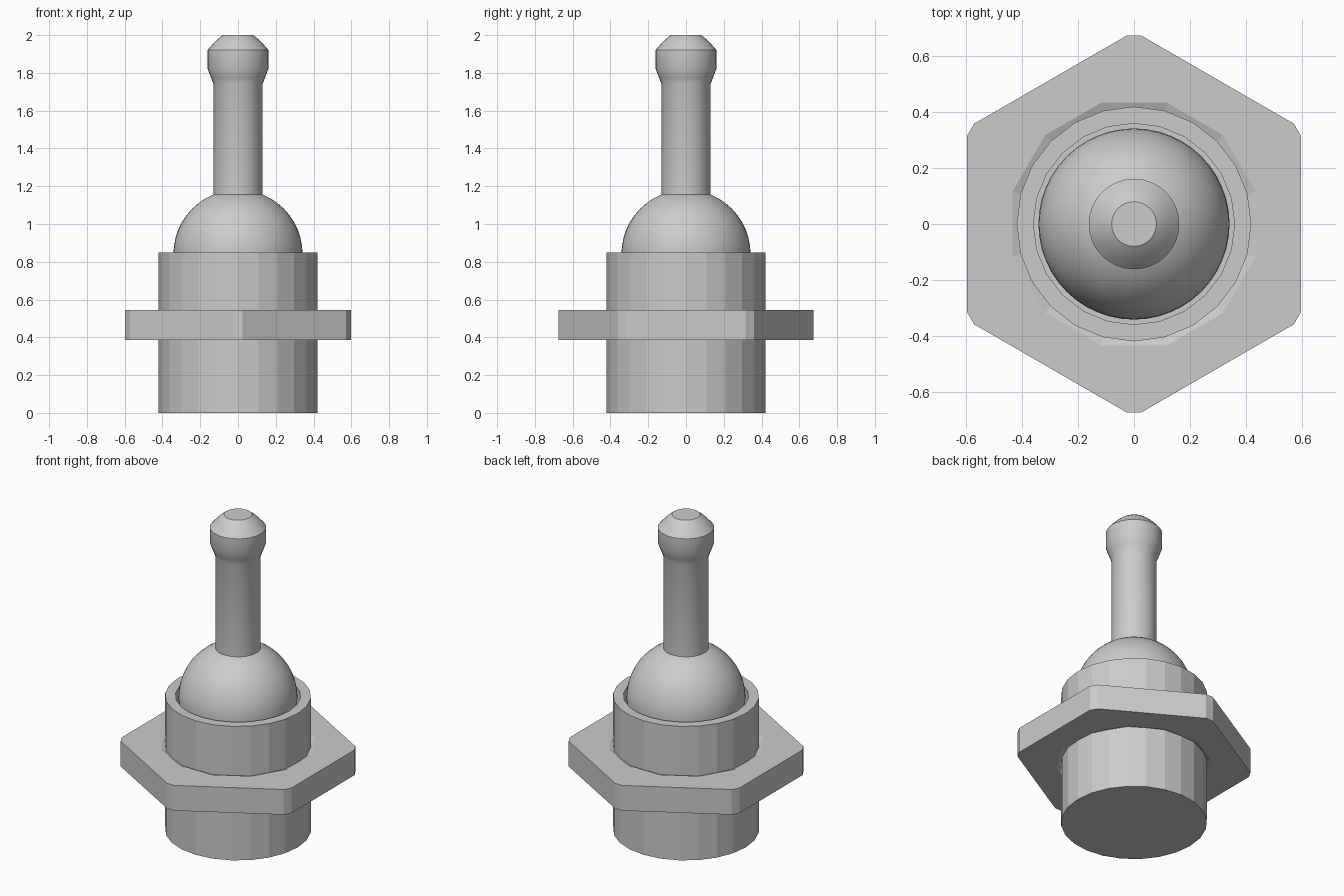
import bpy
import math

cube = bpy.data.objects.get("Cube")
if cube:
    bpy.data.objects.remove(cube, do_unlink=True)

# Single metal colour
metal = bpy.data.materials.new("grey_metal")
metal.use_nodes = True
GREY = (0.6, 0.6, 0.6, 1)
metal.diffuse_color = GREY
metal.node_tree.nodes["Principled BSDF"].inputs["Base Color"].default_value = GREY


def add_mesh(name, verts, faces, smooth_angle=None):
    mesh = bpy.data.meshes.new(name)
    mesh.from_pydata(verts, [], faces)
    mesh.update()
    obj = bpy.data.objects.new(name, mesh)
    bpy.context.collection.objects.link(obj)
    mesh.materials.append(metal)
    if smooth_angle:
        bpy.ops.object.select_all(action='DESELECT')
        obj.select_set(True)
        bpy.context.view_layer.objects.active = obj
        bpy.ops.object.shade_smooth_by_angle(angle=math.radians(smooth_angle))
    return obj


def ring(radius, z, sides):
    return [(radius * math.cos(math.tau * i / sides),
             radius * math.sin(math.tau * i / sides), z) for i in range(sides)]


def bridge(loops, n, closed=False):
    """Quads between stacked loops of n points each."""
    pairs = [(k, k + 1) for k in range(loops - 1)]
    if closed:
        pairs.append((loops - 1, 0))
    return [(a * n + i, a * n + (i + 1) % n, b * n + (i + 1) % n, b * n + i)
            for a, b in pairs for i in range(n)]


def lathe(name, profile, sides, smooth_angle=None):
    """Turn a (radius, z) profile about z and cap both ends."""
    verts = [v for r, z in profile for v in ring(r, z, sides)]
    faces = bridge(len(profile), sides)
    last = (len(profile) - 1) * sides
    faces += [tuple(reversed(range(sides))), tuple(range(last, last + sides))]
    return add_mesh(name, verts, faces, smooth_angle)


# Faceted bushing with an open socket in its top
lathe("bushing", [(0.42, 0), (0.42, 0.85), (0.36, 0.85), (0.36, 0.55)], 24)

# Pivot ball seated in the socket
bpy.ops.mesh.primitive_uv_sphere_add(segments=48, ring_count=24, radius=0.342,
                                     location=(0, 0, 0.84))
ball = bpy.context.object
ball.name = "pivot_ball"
ball.data.materials.append(metal)
bpy.ops.object.shade_smooth()

# Toggle lever with a flared, flat-topped tip
lathe("lever", [(0.13, 1.1), (0.13, 1.74), (0.143, 1.775), (0.162, 1.825),
                (0.162, 1.92), (0.13, 1.957), (0.105, 1.981), (0.08, 2.0)], 32, 32)

# Hexagonal nut with clipped corners and a countersunk bore
APOTHEM, CLIP, BOTTOM, TOP, SINK = 0.597, 0.675, 0.385, 0.545, 0.015
half = math.atan2((APOTHEM / math.cos(math.pi / 6) - CLIP) * math.sqrt(3), CLIP)
corner = CLIP / math.cos(half)
angles = [math.pi / 6 + k * math.pi / 3 + s * half for k in range(6) for s in (-1, 1)]


def nut_loop(radius, z):
    return [(radius * math.cos(a), radius * math.sin(a), z) for a in angles]


def bore_loop(radius, z):
    return [(radius * math.cos(a), radius * math.sin(a), z)
            for k in range(6) for a in (k * math.pi / 3 + math.pi / 12,
                                        k * math.pi / 3 + math.pi / 4)]


nut_verts = (nut_loop(corner, BOTTOM) + nut_loop(corner, TOP)
             + bore_loop(0.45, TOP) + bore_loop(0.41, TOP - SINK)
             + bore_loop(0.41, BOTTOM + SINK) + bore_loop(0.45, BOTTOM))
add_mesh("hex_nut", nut_verts, bridge(6, 12, closed=True))
